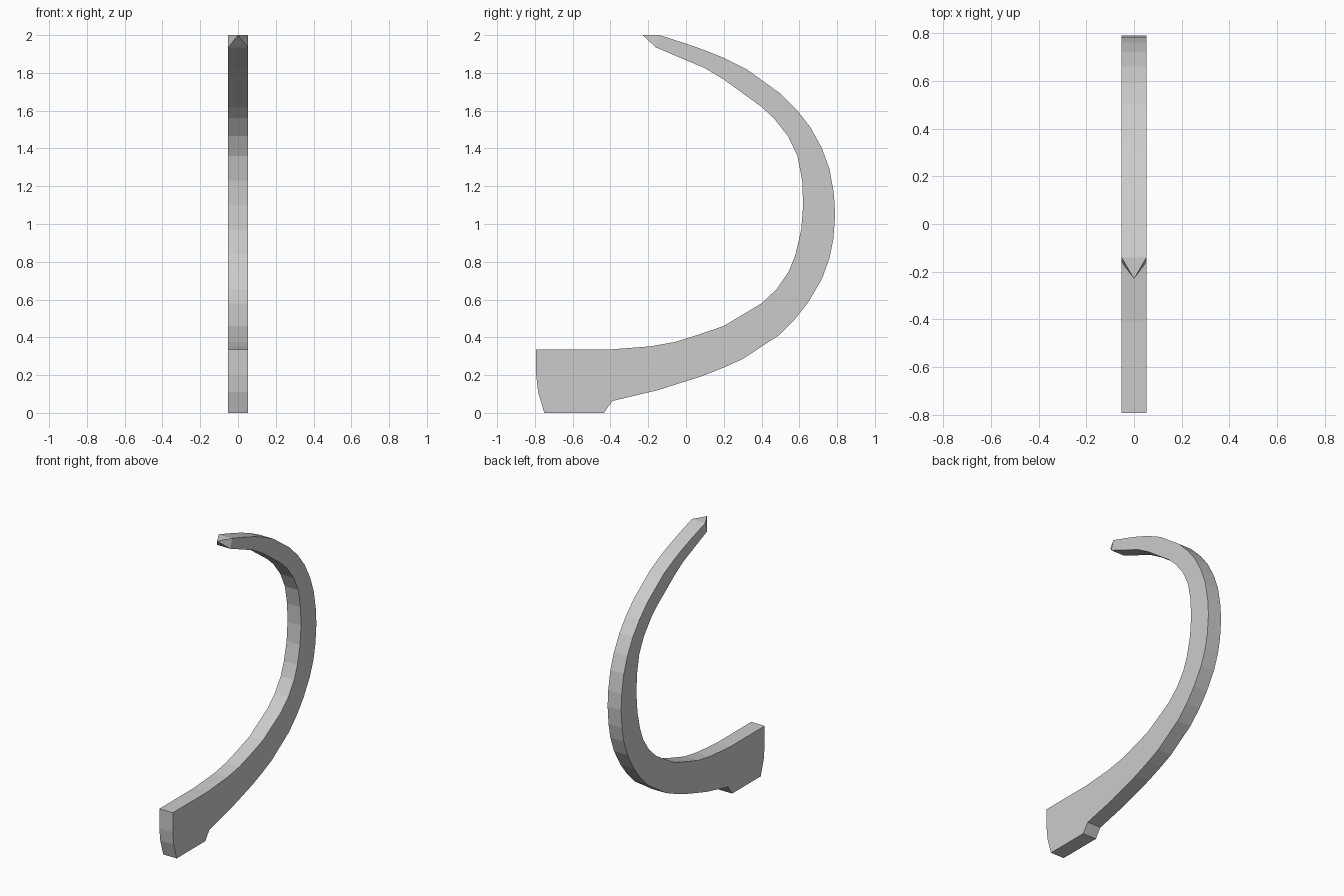
import bpy, bmesh

if "Cube" in bpy.data.objects:
    bpy.data.objects.remove(bpy.data.objects["Cube"])

HALF = 0.052  # half thickness in x

# side profile (y, z): outer edge from the tip down to the foot
outer = [(-.14, 2.0), (0, 1.955), (.1, 1.92), (.2, 1.88), (.32, 1.82), (.5, 1.69),
         (.59, 1.60), (.66, 1.51), (.72, 1.40), (.76, 1.29), (.783, 1.16), (.79, 1.05),
         (.78, .92), (.76, .82), (.72, .71), (.65, .59), (.58, .50), (.49, .41),
         (.30, .285), (.2, .24), (.08, .193), (-.15, .12), (-.39, .063)]
# foot block
foot = [(-.435, 0), (-.75, 0), (-.783, .11), (-.793, .2), (-.793, .335), (-.41, .335)]
# inner edge from the foot back up to the tip
inner = [(-.19, .352), (-.06, .375), (.06, .412), (.2, .46), (.40, .58), (.48, .655),
         (.545, .75), (.58, .84), (.61, .97), (.62, 1.1), (.615, 1.23), (.59, 1.36),
         (.54, 1.465), (.465, 1.56), (.40, 1.62), (.2, 1.765), (.1, 1.825), (-.16, 1.935)]
profile = outer + foot + inner

bm = bmesh.new()
left = [bm.verts.new((-HALF, y, z)) for y, z in profile]
right = [bm.verts.new((HALF, y, z)) for y, z in profile]

# flat sides and edge band
bm.faces.new(left)
bm.faces.new(right[::-1])
for i in range(len(profile) - 1):
    bm.faces.new((left[i], right[i], right[i + 1], left[i + 1]))

# pointed tip
tip = bm.verts.new((0, -.23, 2.0))
ring = [left[0], right[0], right[-1], left[-1]]
for i in range(4):
    bm.faces.new((ring[i], ring[(i + 1) % 4], tip))

bmesh.ops.recalc_face_normals(bm, faces=bm.faces)
mesh = bpy.data.meshes.new("curved_rib")
bm.to_mesh(mesh)
bm.free()
bpy.context.collection.objects.link(bpy.data.objects.new("curved_rib", mesh))
